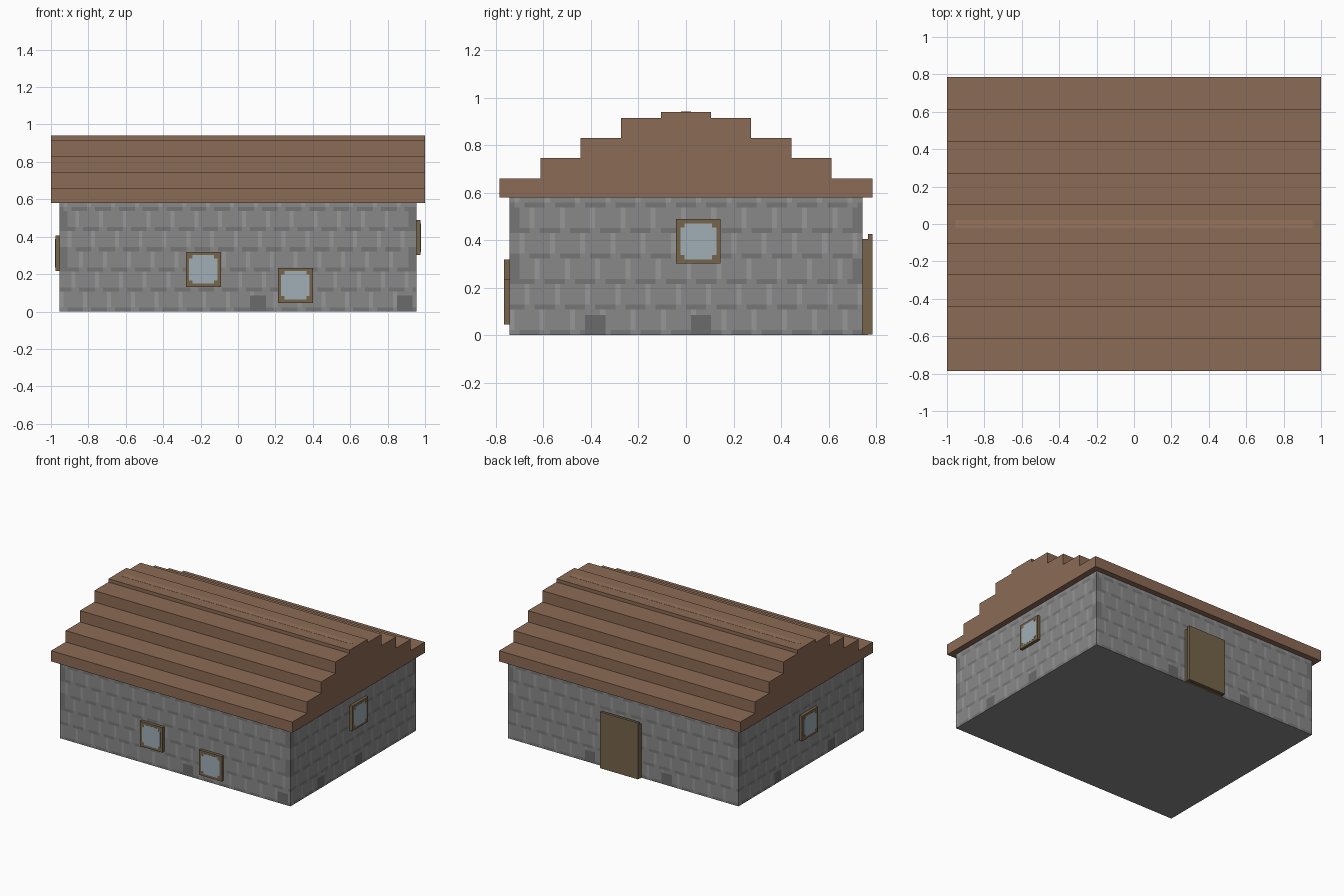
import bpy, bmesh, math
from mathutils import Vector, Matrix

if "Cube" in bpy.data.objects:
    bpy.data.objects.remove(bpy.data.objects["Cube"])


def mat(name, r, g, b):
    m = bpy.data.materials.new(name)
    m.diffuse_color = (r, g, b, 1)
    m.use_nodes = True
    m.node_tree.nodes["Principled BSDF"].inputs["Base Color"].default_value = m.diffuse_color
    return m


STONE = mat("stone", 0.25, 0.25, 0.25)
DARK = mat("dark_stone", 0.18, 0.18, 0.18)
LIGHT = mat("mortar", 0.31, 0.31, 0.31)
BLOCK = mat("block_stone", 0.145, 0.145, 0.145)
ROOF = mat("roof_wood", 0.26, 0.145, 0.09)
RIDGE = mat("ridge_wood", 0.31, 0.175, 0.11)
FRAME = mat("frame_wood", 0.18, 0.13, 0.07)
GLASS = mat("glass", 0.35, 0.42, 0.47)

WX, WY, WH = 0.955, 0.743, 0.58


def finish(name, bm, *mats):
    bmesh.ops.recalc_face_normals(bm, faces=bm.faces)
    me = bpy.data.meshes.new(name)
    bm.to_mesh(me)
    bm.free()
    for m in mats:
        me.materials.append(m)
    ob = bpy.data.objects.new(name, me)
    bpy.context.collection.objects.link(ob)
    return ob


def box(name, lo, hi, m):
    bm = bmesh.new()
    lo, hi = Vector(lo), Vector(hi)
    bmesh.ops.create_cube(bm, size=1, matrix=Matrix.LocRotScale(
        (lo + hi) / 2, None, hi - lo))
    return finish(name, bm, m)


def prism(name, pts, depth, m):
    # profile in the local xz plane, extruded along local +y
    bm = bmesh.new()
    f = bm.faces.new([bm.verts.new((x, 0, z)) for x, z in pts])
    new = bmesh.ops.extrude_face_region(bm, geom=[f])["geom"]
    bmesh.ops.translate(bm, vec=(0, depth, 0),
                        verts=[v for v in new if isinstance(v, bmesh.types.BMVert)])
    return finish(name, bm, m)


# stone walls: pixel grid on each side with coursed stone colouring
def stone_index(c, r, n, blocks):
    if 0 <= r < 4 and any(b <= c < b + 4 for b in blocks):
        return 3
    course, k = divmod(r, 5)
    if (c < 2 or c >= n - 2) and course % 2 == 0 and r > 4:
        return 1
    s = (c + 3 * course + course // 2) % 6
    if k == 0:
        return 1 if s in (2, 3, 4, 5) else 0
    return 2 if s == 0 else 0


bm = bmesh.new()
corners = [(-WX, -WY), (WX, -WY), (WX, WY), (-WX, WY)]
rows = 27
side_blocks = [(48, 85), (15, 36), (30, 60), (20, 50)]
for i in range(4):
    a, b = Vector(corners[i]), Vector(corners[(i + 1) % 4])
    n = round((b - a).length / 0.0212)
    grid = [[bm.verts.new((*a.lerp(b, c / n), WH * r / rows))
             for r in range(rows + 1)] for c in range(n + 1)]
    for c in range(n):
        for r in range(rows):
            f = bm.faces.new((grid[c][r], grid[c + 1][r],
                              grid[c + 1][r + 1], grid[c][r + 1]))
            f.material_index = stone_index(c, r, n, side_blocks[i])
bmesh.ops.remove_doubles(bm, verts=bm.verts, dist=0.0005)
bmesh.ops.holes_fill(bm, edges=[e for e in bm.edges if e.is_boundary], sides=0)
finish("stone_walls", bm, STONE, DARK, LIGHT, BLOCK)

# stepped roof: one stair profile run along the length
steps = [(0.785, 0.66), (0.613, 0.745), (0.443, 0.83), (0.274, 0.915), (0.106, 0.94)]
half, z = [], WH
for y, top in steps:
    half += [(y, z), (y, top)]
    z = top
roof = prism("stepped_roof", half + [(-y, z) for y, z in reversed(half)], 2.0, ROOF)
roof.rotation_euler.z = math.pi / 2
roof.location.x = 1.0

# lighter strip along the ridge
box("ridge_strip", (-0.955, -0.021, 0.93), (0.955, 0.021, 0.941), RIDGE)


# windows: square frame with notched glass pane, placed on a wall
def window(name, pos, angle):
    s, g, n = 0.094, 0.076, 0.018
    pane = []
    for sx, sz in ((1, 1), (-1, 1), (-1, -1), (1, -1)):
        q = [(sx * g, sz * (g - n)), (sx * (g - n), sz * (g - n)), (sx * (g - n), sz * g)]
        pane += q if sx * sz > 0 else q[::-1]
    frame = box(name + "_frame", (-s, -0.022, -s), (s, 0.004, s), FRAME)
    glass = prism(name + "_glass", pane, 0.005, GLASS)
    glass.data.transform(Matrix.Translation((0, -0.023, 0)))
    for ob in (frame, glass):
        ob.location = pos
        ob.rotation_euler.z = angle


window("front_window_left", (-0.185, -WY, 0.225), 0)
window("front_window_right", (0.307, -WY, 0.14), 0)
window("right_window", (WX, 0.052, 0.395), math.pi / 2)
window("left_window", (-WX, -0.075, 0.312), -math.pi / 2)

# back door: backing board and outer leaf
box("door_frame", (-0.15, WY - 0.005, 0), (0.17, 0.765, 0.405), FRAME)
box("door_leaf", (-0.15, 0.765, 0.003), (0.165, 0.784, 0.425), FRAME)
